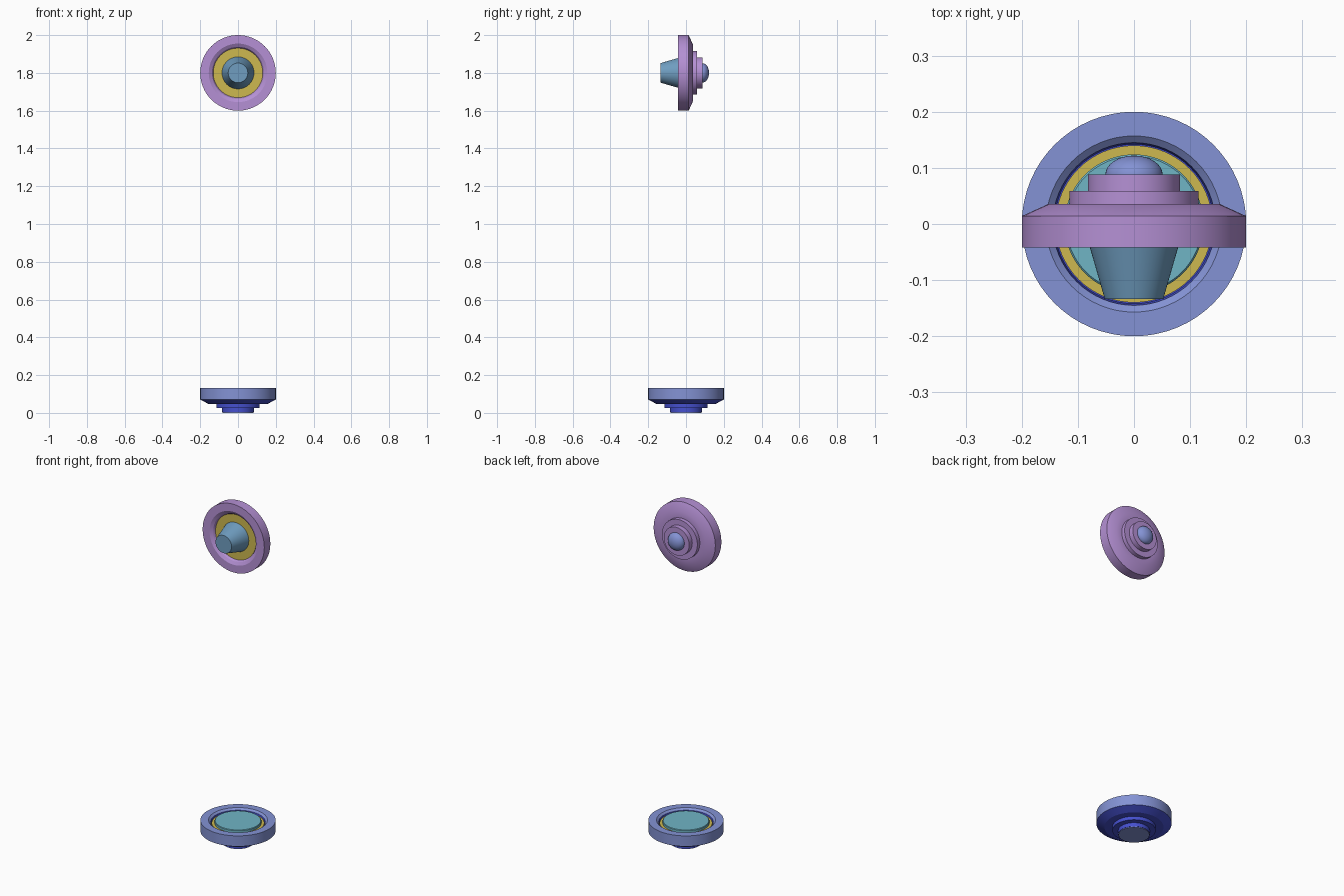
import bpy
import bmesh
import math
from mathutils import Matrix

cube = bpy.data.objects.get("Cube")
if cube:
    bpy.data.objects.remove(cube, do_unlink=True)


def material(name, rgb):
    m = bpy.data.materials.new(name)
    m.use_nodes = True
    colour = (*rgb, 1)
    m.diffuse_color = colour
    m.node_tree.nodes["Principled BSDF"].inputs["Base Color"].default_value = colour
    return m


purple = material("purple", (0.46, 0.28, 0.66))
periwinkle = material("periwinkle", (0.23, 0.29, 0.66))
deep_blue = material("deep blue", (0.06, 0.08, 0.62))
yellow = material("yellow", (0.61, 0.48, 0.08))
teal = material("teal", (0.16, 0.46, 0.56))
steel = material("steel blue", (0.16, 0.34, 0.53))


def lathe(name, profile, mat, matrix=Matrix(), steps=64):
    """Spin an open (radius, height) profile around z, then place it."""
    bm = bmesh.new()
    verts = [bm.verts.new((r, 0, z)) for r, z in profile]
    edges = [bm.edges.new(pair) for pair in zip(verts, verts[1:])]
    bmesh.ops.spin(bm, geom=verts + edges, cent=(0, 0, 0), axis=(0, 0, 1),
                   angle=math.tau, steps=steps, use_merge=True)
    bmesh.ops.remove_doubles(bm, verts=bm.verts, dist=1e-5)
    bmesh.ops.recalc_face_normals(bm, faces=bm.faces)
    mesh = bpy.data.meshes.new(name)
    bm.to_mesh(mesh)
    bm.free()
    mesh.materials.append(mat)
    obj = bpy.data.objects.new(name, mesh)
    obj.matrix_world = matrix
    bpy.context.collection.objects.link(obj)
    bpy.ops.object.select_all(action="DESELECT")
    obj.select_set(True)
    bpy.context.view_layer.objects.active = obj
    bpy.ops.object.shade_smooth_by_angle(angle=math.radians(25))
    return obj


# Upper disc: local z points to the back (+y)
upper = Matrix.Translation((0, 0, 1.8)) @ Matrix.Rotation(-math.pi / 2, 4, "X")
lathe("upper_dish", [(0, -0.018), (0.13, -0.018), (0.138, -0.032), (0.155, -0.042),
                     (0.2, -0.042), (0.2, 0.014), (0.152, 0.036), (0.115, 0.036),
                     (0.115, 0.059), (0.082, 0.059), (0.082, 0.088), (0, 0.088)],
      purple, upper)
lathe("upper_inner_plate", [(0, -0.021), (0.131, -0.021), (0.131, -0.018), (0, -0.018)],
      yellow, upper)
lathe("front_plug", [(0, -0.134), (0.052, -0.134), (0.085, -0.02), (0, -0.02)],
      steel, upper)
dome = [(0.051 * math.cos(a), 0.088 + 0.034 * math.sin(a))
        for a in (i * math.pi / 16 for i in range(8))]
lathe("back_button", [(0, 0.086), (0.051, 0.086)] + dome + [(0, 0.122)],
      periwinkle, upper)

# Lower disc: same stepped dish, facing up
dish = lathe("lower_dish", [(0, 0.105), (0.142, 0.105), (0.145, 0.122), (0.157, 0.132),
                            (0.2, 0.132), (0.2, 0.07), (0.157, 0.048), (0.115, 0.048),
                            (0.115, 0.027), (0.084, 0.027), (0.084, 0.004), (0, 0.004)],
             periwinkle)
dish.data.materials.append(deep_blue)
for face in dish.data.polygons:
    radius = face.center.xy.length
    if face.center.z < 0.07 or (radius < 0.148 and face.center.z < 0.125):
        face.material_index = 1
lathe("lower_inner_ring", [(0, 0.115), (0.14, 0.115), (0.14, 0.105), (0, 0.105)], yellow)
lathe("lower_top_plate", [(0, 0.13), (0.121, 0.13), (0.124, 0.127), (0.124, 0.114),
                          (0, 0.114)], teal)
lathe("base_cap", [(0, 0.004), (0.082, 0.004), (0.082, 0), (0, 0)], periwinkle)
